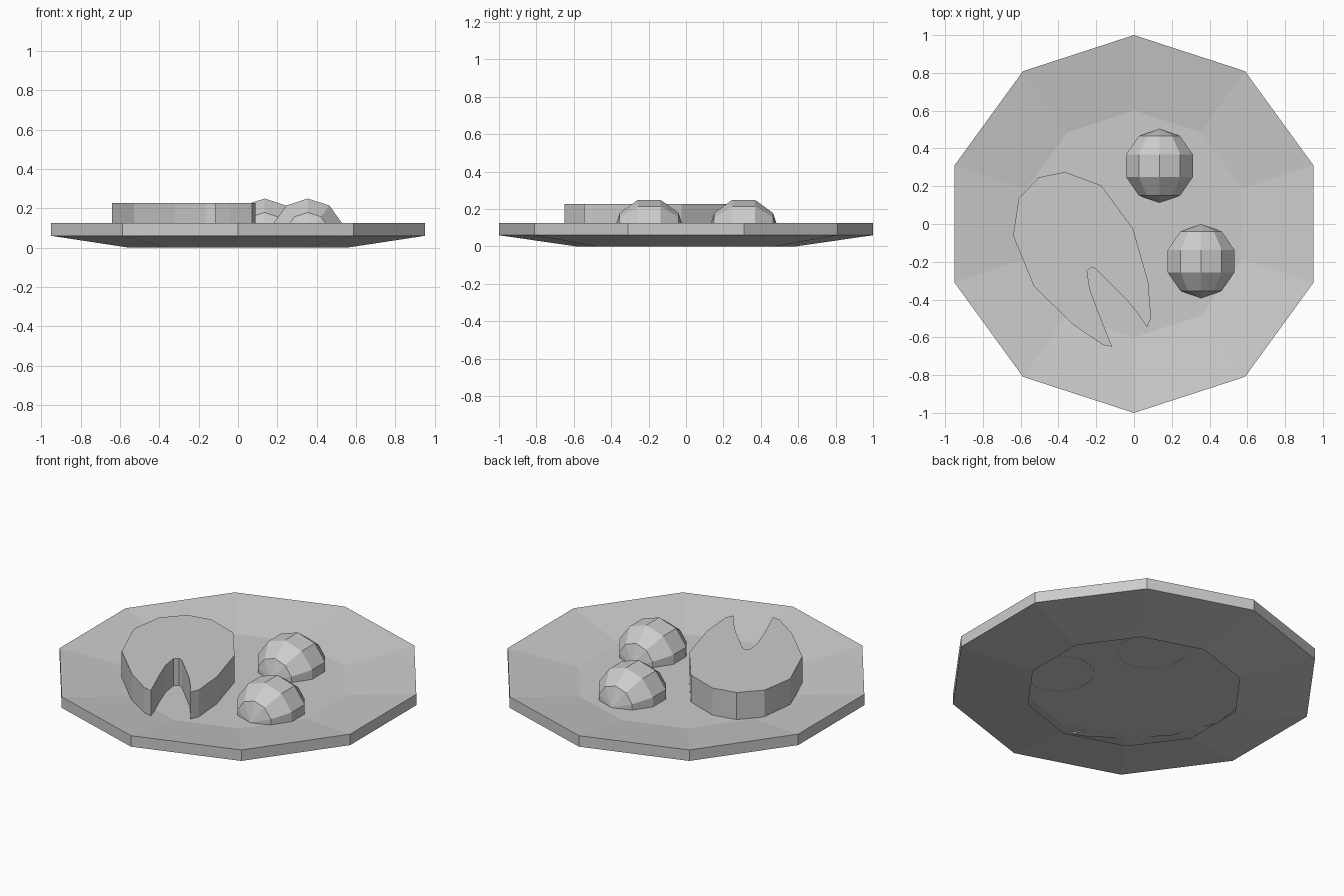
import bpy, bmesh, math
from mathutils import Matrix, Vector

if "Cube" in bpy.data.objects:
    bpy.data.objects.remove(bpy.data.objects["Cube"])


def finish(bm, name):
    bmesh.ops.recalc_face_normals(bm, faces=bm.faces)
    mesh = bpy.data.meshes.new(name)
    bm.to_mesh(mesh)
    bm.free()
    obj = bpy.data.objects.new(name, mesh)
    bpy.context.collection.objects.link(obj)
    return obj


# Ten-sided dish: floor, sloped rim, outer edge, sloped underside (open foot)
def make_plate():
    bm = bmesh.new()
    profile = [(0.60, 0.065), (1.0, 0.125), (1.0, 0.06), (0.585, 0.0)]
    sides = 10
    rings = []
    for r, z in profile:
        rings.append([bm.verts.new((r * math.sin(math.tau * i / sides),
                                    r * math.cos(math.tau * i / sides), z))
                      for i in range(sides)])
    bm.faces.new(rings[0])
    for a, b in zip(rings, rings[1:]):
        for i in range(sides):
            j = (i + 1) % sides
            bm.faces.new((a[i], a[j], b[j], b[i]))
    finish(bm, "plate")


# Half ball lying with its poles along y
def make_half_ball(name, x, y):
    bm = bmesh.new()
    bmesh.ops.create_uvsphere(bm, u_segments=10, v_segments=5, radius=0.195)
    bmesh.ops.rotate(bm, verts=bm.verts, cent=(0, 0, 0),
                     matrix=Matrix.Rotation(math.pi / 2, 3, 'X'))
    bmesh.ops.bisect_plane(bm, geom=bm.verts[:] + bm.edges[:] + bm.faces[:],
                           dist=1e-4, plane_co=(0, 0, 0), plane_no=(0, 0, 1),
                           clear_inner=True)
    bmesh.ops.translate(bm, verts=bm.verts, vec=Vector((x, y, 0.064)))
    finish(bm, name)


# Notched slab extruded from its outline
def make_slab():
    outline = [(-.365, .275), (-.175, .205), (-.005, -.025), (.075, -.305),
               (.09, -.495), (.07, -.545), (.02, -.475), (-.04, -.40),
               (-.20, -.24), (-.225, -.228), (-.248, -.25), (-.235, -.34),
               (-.19, -.465), (-.115, -.65), (-.165, -.64), (-.32, -.535),
               (-.53, -.33), (-.64, -.06), (-.61, .135), (-.505, .247)]
    bm = bmesh.new()
    base = bm.faces.new([bm.verts.new((x, y, 0.068)) for x, y in outline])
    top = bmesh.ops.extrude_face_region(bm, geom=[base], use_keep_orig=True)
    verts = [v for v in top["geom"] if isinstance(v, bmesh.types.BMVert)]
    bmesh.ops.translate(bm, verts=verts, vec=(0, 0, 0.16))
    finish(bm, "notched_slab")


make_plate()
make_half_ball("back_half_ball", 0.135, 0.308)
make_half_ball("front_half_ball", 0.355, -0.197)
make_slab()
